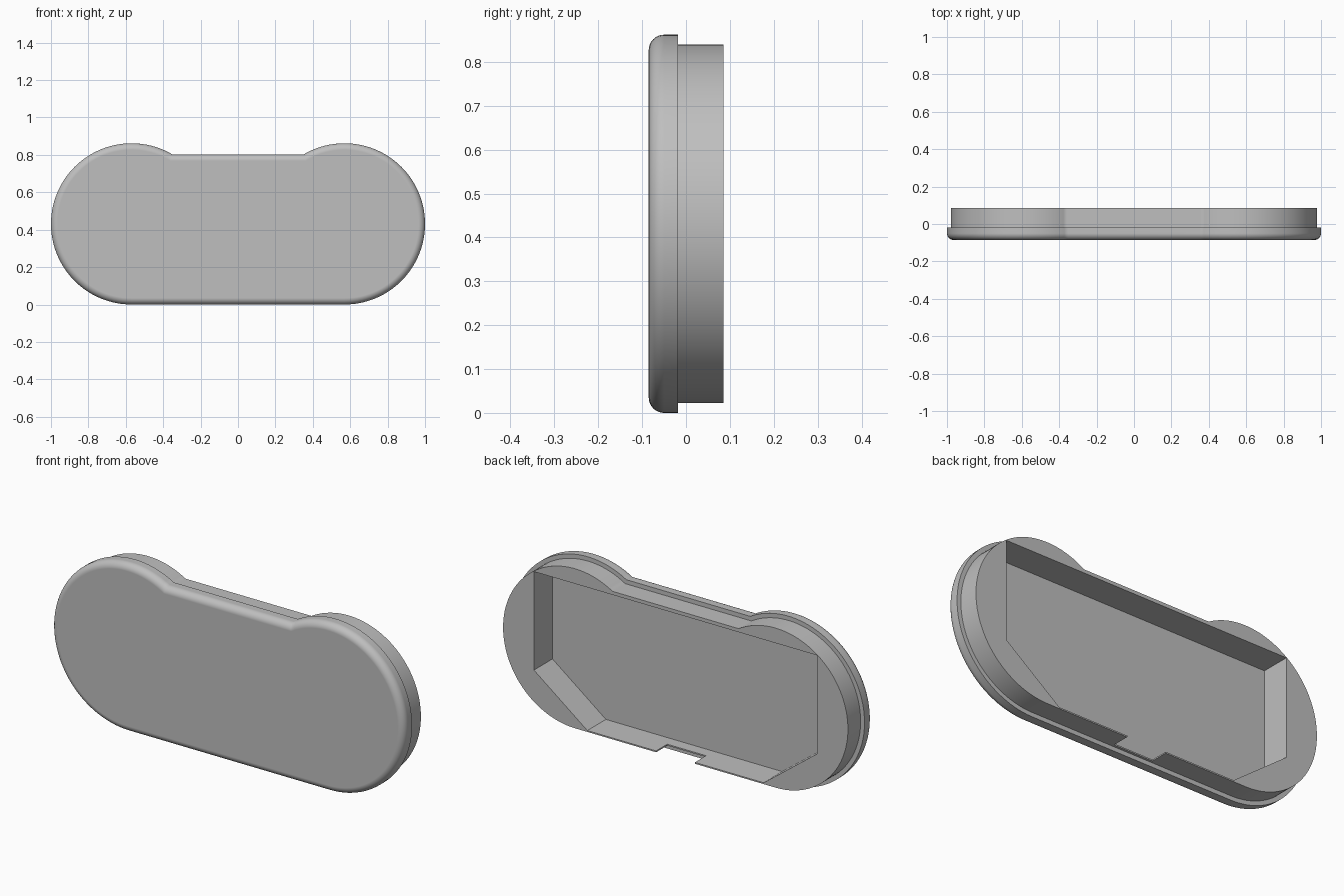
import bpy, bmesh
from math import sin, cos, asin, pi, radians

cube = bpy.data.objects.get("Cube")
if cube:
    bpy.data.objects.remove(cube, do_unlink=True)

RADIUS, CENTRE_X, CENTRE_Z, DIP_Z = 0.431, 0.569, 0.431, 0.803
FRONT, STEP, BACK = -0.085, -0.018, 0.085
FILLET, LEDGE, FLOOR = 0.035, 0.022, -0.065
ARC_POINTS, FILLET_STEPS = 64, 8


def outline(inset):
    """Two round ends joined by a flat bottom and a dipped flat top."""
    r = RADIUS - inset
    start = -pi / 2
    end = pi - asin((DIP_Z - inset - CENTRE_Z) / r)
    right = []
    for i in range(ARC_POINTS + 1):
        a = start + (end - start) * i / ARC_POINTS
        right.append((CENTRE_X + r * cos(a), CENTRE_Z + r * sin(a)))
    return right + [(-x, z) for x, z in reversed(right)]


def loft(name, rings):
    """Closed solid through rings of (points, y)."""
    bm = bmesh.new()
    loops = [[bm.verts.new((x, y, z)) for x, z in pts] for pts, y in rings]
    for a, b in zip(loops, loops[1:]):
        for i in range(len(a)):
            j = (i + 1) % len(a)
            bm.faces.new((a[i], a[j], b[j], b[i]))
    bm.faces.new(loops[0])
    bm.faces.new(loops[-1])
    bmesh.ops.recalc_face_normals(bm, faces=bm.faces)
    mesh = bpy.data.meshes.new(name)
    bm.to_mesh(mesh)
    bm.free()
    obj = bpy.data.objects.new(name, mesh)
    bpy.context.collection.objects.link(obj)
    return obj


def carve(target, cutter):
    cutter.hide_render = True
    mod = target.modifiers.new("carve", 'BOOLEAN')
    mod.operation, mod.solver, mod.object = 'DIFFERENCE', 'EXACT', cutter
    bpy.context.view_layer.objects.active = target
    bpy.ops.object.modifier_apply(modifier=mod.name)
    bpy.data.objects.remove(cutter, do_unlink=True)


# Cover: rounded front rim, then a narrower plug behind it
rings = []
for i in range(FILLET_STEPS + 1):
    a = pi / 2 * i / FILLET_STEPS
    rings.append((outline(FILLET * (1 - sin(a))), FRONT + FILLET * (1 - cos(a))))
rings += [(outline(0), STEP), (outline(LEDGE), STEP), (outline(LEDGE), BACK)]
cover = loft("cover", rings)

# Pocket with chamfered lower corners, open at the back
half = [(0.50, 0.029), (0.803, 0.258), (0.803, 0.763)]
pocket = half + [(-x, z) for x, z in reversed(half)]
carve(cover, loft("pocket_cutter", [(pocket, FLOOR), (pocket, BACK + 0.1)]))

# Notch through the bottom wall
notch = [(-0.11, -0.1), (0.11, -0.1), (0.11, 0.1), (-0.11, 0.1)]
carve(cover, loft("notch_cutter", [(notch, -0.005), (notch, BACK + 0.1)]))

# Grey plastic
grey = bpy.data.materials.new("grey_plastic")
grey.use_nodes = True
colour = (0.52, 0.52, 0.52, 1)
grey.diffuse_color = colour
grey.node_tree.nodes["Principled BSDF"].inputs["Base Color"].default_value = colour
cover.data.materials.clear()
cover.data.materials.append(grey)

# Smooth curved sides, crisp edges, flat front
bpy.ops.object.select_all(action='DESELECT')
cover.select_set(True)
bpy.context.view_layer.objects.active = cover
bpy.ops.object.shade_smooth_by_angle(angle=radians(30))
weighted = cover.modifiers.new("flat_faces", 'WEIGHTED_NORMAL')
weighted.keep_sharp = True
